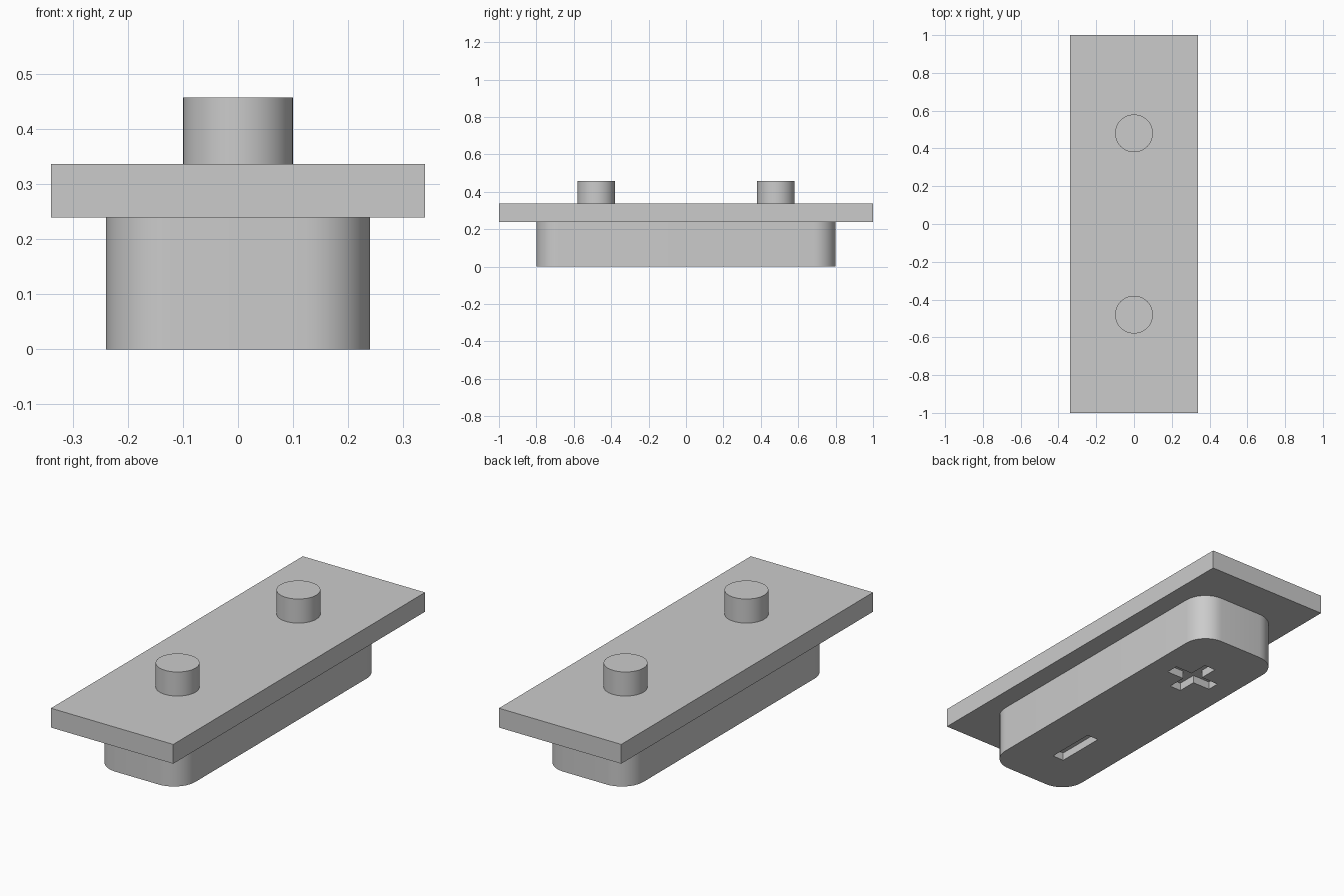
import bpy
import bmesh
from math import cos, sin, pi

cube = bpy.data.objects.get("Cube")
if cube:
    bpy.data.objects.remove(cube, do_unlink=True)

# Single grey material
grey = bpy.data.materials.new("plain_grey")
grey.use_nodes = True
colour = (0.6, 0.6, 0.6, 1)
grey.diffuse_color = colour
grey.node_tree.nodes["Principled BSDF"].inputs["Base Color"].default_value = colour


def prism(name, outline, bottom, top, smooth=False):
    """Extrude a counter-clockwise outline between two heights."""
    bm = bmesh.new()
    face = bm.faces.new([bm.verts.new((x, y, bottom)) for x, y in outline])
    side = bmesh.ops.extrude_face_region(bm, geom=[face])
    verts = [g for g in side["geom"] if isinstance(g, bmesh.types.BMVert)]
    bmesh.ops.translate(bm, verts=verts, vec=(0, 0, top - bottom))
    bmesh.ops.recalc_face_normals(bm, faces=bm.faces)
    mesh = bpy.data.meshes.new(name)
    bm.to_mesh(mesh)
    bm.free()
    mesh.materials.append(grey)
    obj = bpy.data.objects.new(name, mesh)
    bpy.context.collection.objects.link(obj)
    if smooth:
        smooth_sides(obj)
    return obj


def smooth_sides(obj):
    bpy.ops.object.select_all(action="DESELECT")
    obj.select_set(True)
    bpy.context.view_layer.objects.active = obj
    bpy.ops.object.shade_smooth_by_angle(angle=pi / 6)


def rectangle(hx, hy, cy=0):
    return [(-hx, cy - hy), (hx, cy - hy), (hx, cy + hy), (-hx, cy + hy)]


def rounded_rectangle(hx, hy, radius, steps=10):
    points = []
    for i, (sx, sy) in enumerate([(1, 1), (-1, 1), (-1, -1), (1, -1)]):
        for k in range(steps + 1):
            a = (i + k / steps) * pi / 2
            points.append((sx * (hx - radius) + radius * cos(a),
                           sy * (hy - radius) + radius * sin(a)))
    return points


def circle(radius, cy, sides=48):
    return [(radius * cos(2 * pi * k / sides), cy + radius * sin(2 * pi * k / sides))
            for k in range(sides)]


def plus(arm, half, cy):
    points = []
    for i in range(4):
        c, s = round(cos(i * pi / 2)), round(sin(i * pi / 2))
        for x, y in [(arm, -half), (arm, half), (half, half)]:
            points.append((c * x - s * y, cy + s * x + c * y))
    return points


BASE_TOP, PLATE_TOP, STUD_TOP = 0.24, 0.337, 0.458
MARK_Y, MARK_ARM, MARK_HALF, MARK_DEPTH = 0.44, 0.13, 0.032, 0.04

# Rounded base with a plus and a minus engraved underneath
base = prism("rounded_base", rounded_rectangle(0.24, 0.8, 0.12), 0, BASE_TOP)
marks = {"plus_cutter": plus(MARK_ARM, MARK_HALF, MARK_Y),
         "minus_cutter": rectangle(MARK_HALF, MARK_ARM, -MARK_Y)}
for name, outline in marks.items():
    cutter = prism(name, outline, -MARK_DEPTH, MARK_DEPTH)
    cutter.hide_render = True
    cut = base.modifiers.new(name, "BOOLEAN")
    cut.operation = "DIFFERENCE"
    cut.solver = "EXACT"
    cut.object = cutter
    bpy.context.view_layer.objects.active = base
    bpy.ops.object.modifier_apply(modifier=cut.name)
    bpy.data.objects.remove(cutter, do_unlink=True)
smooth_sides(base)

# Flat plate
prism("top_plate", rectangle(0.34, 1), BASE_TOP, PLATE_TOP)

# Two round studs
for name, y in [("front_stud", -0.48), ("back_stud", 0.48)]:
    prism(name, circle(0.1, y), PLATE_TOP, STUD_TOP, smooth=True)
